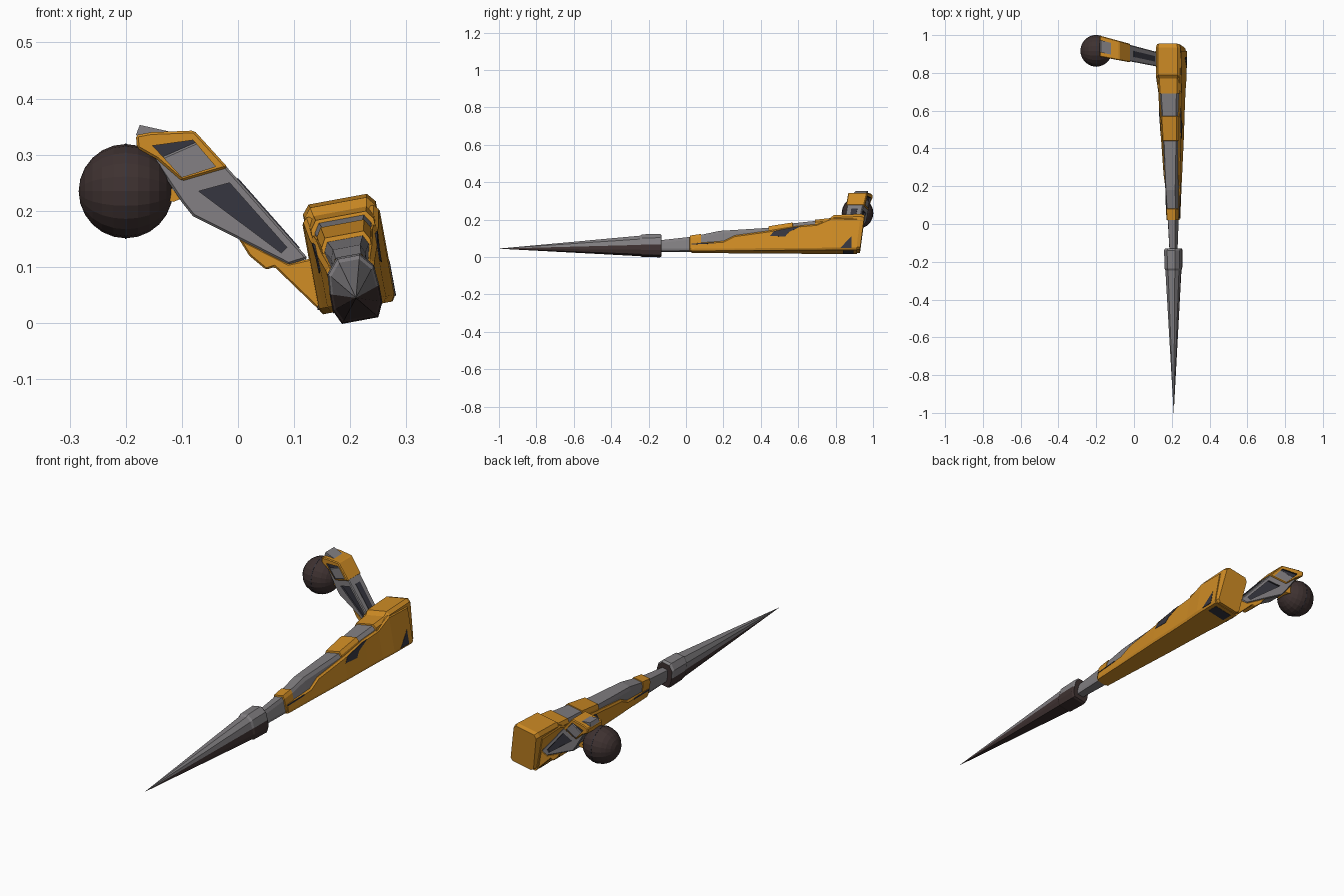
import bpy, bmesh, math
from mathutils import Matrix, Vector

if "Cube" in bpy.data.objects:
    bpy.data.objects.remove(bpy.data.objects["Cube"])


def material(name, rgb):
    m = bpy.data.materials.new(name)
    m.diffuse_color = (*rgb, 1)
    m.use_nodes = True
    m.node_tree.nodes["Principled BSDF"].inputs["Base Color"].default_value = m.diffuse_color
    return m


MATS = [material("orange paint", (0.62, 0.26, 0.018)),
        material("grey metal", (0.22, 0.21, 0.22)),
        material("dark brown metal", (0.048, 0.031, 0.03)),
        material("dark panel", (0.036, 0.036, 0.05))]
ORANGE, GREY, BROWN, DARK = range(4)

# The lower leg is rolled about its long axis
LEG = Matrix.Translation((0.213, 0, 0.03)) @ Matrix.Rotation(-0.183, 4, 'Y')


def finish(name, bm, matrix=None):
    bmesh.ops.recalc_face_normals(bm, faces=bm.faces)
    me = bpy.data.meshes.new(name)
    bm.to_mesh(me)
    bm.free()
    for m in MATS:
        me.materials.append(m)
    ob = bpy.data.objects.new(name, me)
    bpy.context.collection.objects.link(ob)
    if matrix:
        ob.matrix_world = matrix
    return ob


def loft(name, rings, colour, matrix=None):
    """Skin a list of rings; colour(i, j) gives the material of each quad."""
    bm = bmesh.new()
    vs = [[bm.verts.new(p) for p in r] for r in rings]
    n = len(rings[0])
    for i in range(len(vs) - 1):
        for j in range(n):
            k = (j + 1) % n
            f = bm.faces.new((vs[i][j], vs[i][k], vs[i + 1][k], vs[i + 1][j]))
            f.material_index = colour(i, j)
    bm.faces.new(vs[0]).material_index = colour(0, 0)
    bm.faces.new(vs[-1]).material_index = colour(len(vs) - 2, 0)
    return finish(name, bm, matrix)


def mirrored(half, y):
    """Closed ring from the right half of a section, listed bottom to top."""
    return [(u, y, w) for u, w in half] + [(-u, y, w) for u, w in reversed(half)]


# Inner strut of the lower leg: y, top half width, top height, bottom half width
core = [(-.14, .018, .058, .020), (.02, .024, .075, .026), (.021, .029, .082, .030),
        (.08, .031, .090, .032), (.081, .028, .086, .032), (.18, .031, .107, .035),
        (.44, .040, .122, .044), (.441, .044, .130, .047), (.57, .049, .150, .051),
        (.571, .044, .146, .051), (.69, .051, .158, .056), (.691, .057, .164, .058),
        (.77, .060, .172, .060), (.79, .064, .188, .064), (.935, .066, .194, .066),
        (.955, .060, .188, .061)]


def lean(ring):
    return [(u, y - (.025 * (1 - w / .19) if y > .9 else 0), w) for u, y, w in ring]


def band(i, j):
    y = (core[i][0] + core[i + 1][0]) / 2
    return ORANGE if .02 < y < .081 or .44 < y < .571 or y > .69 else GREY


loft("leg_strut", [lean(mirrored([(b * .8, 0), (b, .012), (t, h - .016), (t * .8, h)], y))
                   for y, t, h, b in core], band, LEG)

# Orange armour around the lower sides: y, half width, top height
armour = [(.03, .034, .040), (.2, .041, .050), (.26, .044, .080), (.45, .053, .105),
          (.6, .058, .130), (.7, .062, .138), (.78, .068, .172), (.915, .070, .168)]
loft("leg_armour", [mirrored([(h * .9, -.003), (h, .008), (h, t - .008), (h - .007, t)], y)
                    for y, h, t in armour], lambda i, j: ORANGE, LEG)


def armour_width(y):
    for (y0, h0, _), (y1, h1, _) in zip(armour, armour[1:]):
        if y <= y1:
            return h0 + (h1 - h0) * (y - y0) / (y1 - y0)
    return armour[-1][1]


# Dark inlays showing just proud of both armour sides
for name, outline in [
        ("side_mechanism", [(.45, .075), (.53, .07), (.55, .095), (.615, .125), (.58, .122), (.47, .1)]),
        ("knee_notch", [(.825, .006), (.885, .006), (.885, .07)]),
        ("lower_vent", [(.03, .031), (.15, .036), (.15, .041), (.03, .036)])]:
    rings = [[(s * (armour_width(y) + .0015), y, w) for y, w in outline] for s in (-1, 1)]
    loft(name, rings, lambda i, j: DARK, LEG)
loft("knee_underside_slot", [[(s * .045, y, w) for y, w in
     ((.84, -.0045), (.895, -.0045), (.895, .01), (.84, .01))] for s in (-1, 1)],
     lambda i, j: DARK, LEG)

# Spike foot: grey above, brown below
half = [(.033, -.026), (.045, 0), (.045, .03), (.042, .067), (.021, .092)]
spike = [(-.13, .9), (-.14, 1), (-.235, .96), (-.245, .87), (-1, .005)]
loft("spike_foot", [[(u * s, y, .015 + (w - .015) * s) for u, _, w in mirrored(half, 0)]
                    for y, s in spike],
     lambda i, j: BROWN if j in (0, 1, 7, 8, 9) else GREY, LEG)


# Upper arm pieces: outlines in x and z, thickened about a slanting centre line
def slab(name, outline, depth, mat, bevel=0.0):
    rings = [[(x, .90 - .23 * x + s * depth * (1 - .9 * x), z) for x, z in outline]
             for s in (-1, 1)]
    ob = loft(name, rings, lambda i, j: mat)
    if bevel:
        m = ob.modifiers.new("chamfer", 'BEVEL')
        m.width, m.segments = bevel, 1
    return ob


def window(ob, name, outline, depth):
    """Cut an opening through a slab and fill it with a recessed dark core."""
    cutter = slab(name + "_cutter", outline, .12, DARK)
    m = ob.modifiers.new("window", 'BOOLEAN')
    m.operation, m.object, m.solver = 'DIFFERENCE', cutter, 'EXACT'
    bpy.context.view_layer.objects.active = ob
    for mod in list(ob.modifiers):
        bpy.ops.object.modifier_apply(modifier=mod.name)
    bpy.data.objects.remove(cutter, do_unlink=True)
    slab(name, outline, depth, DARK)


beam = slab("arm_beam", [(-.15, .29), (-.07, .325), (-.02, .278), (.125, .115), (.09, .104),
                         (0, .15), (-.08, .19), (-.1, .215)], .043, GREY, .004)
window(beam, "beam_window", [(-.07, .235), (-.015, .25), (.087, .135), (.077, .125)], .035)
cuff = slab("arm_cuff", [(-.182, .335), (-.155, .34), (-.078, .343), (-.018, .277),
                         (-.1, .253), (-.145, .292), (-.18, .312)], .048, ORANGE, .004)
window(cuff, "cuff_window", [(-.152, .316), (-.08, .326), (-.04, .279), (-.1, .26)], .040)
slab("arm_fin", [(-.175, .353), (-.112, .339), (-.12, .32), (-.182, .335)], .028, GREY)
slab("arm_ankle", [(0, .152), (.02, .12), (.05, .095), (.065, .1), (.148, .02),
                   (.165, .09), (.13, .115), (.09, .106)], .041, ORANGE, .003)
slab("arm_top_strip", [(0, .2585), (.11, .1345), (.1, .13), (-.01, .25)], .016, DARK)
slab("ball_bracket", [(-.15, .27), (-.1, .222), (-.115, .216), (-.16, .222)], .03, ORANGE)

# Ball joint with a seam ring
centre = Vector((-.2, .917, .235))
turn = Matrix.Translation(centre) @ Matrix.Rotation(math.pi / 2, 4, 'Y')
bm = bmesh.new()
bmesh.ops.create_uvsphere(bm, u_segments=20, v_segments=12, radius=.084)
for f in bm.faces:
    f.material_index = BROWN
finish("ball_joint", bm, turn)
bm = bmesh.new()
bmesh.ops.create_cone(bm, cap_ends=True, segments=20, radius1=.0848, radius2=.0848, depth=.003)
for f in bm.faces:
    f.material_index = DARK
finish("ball_seam", bm, turn)
